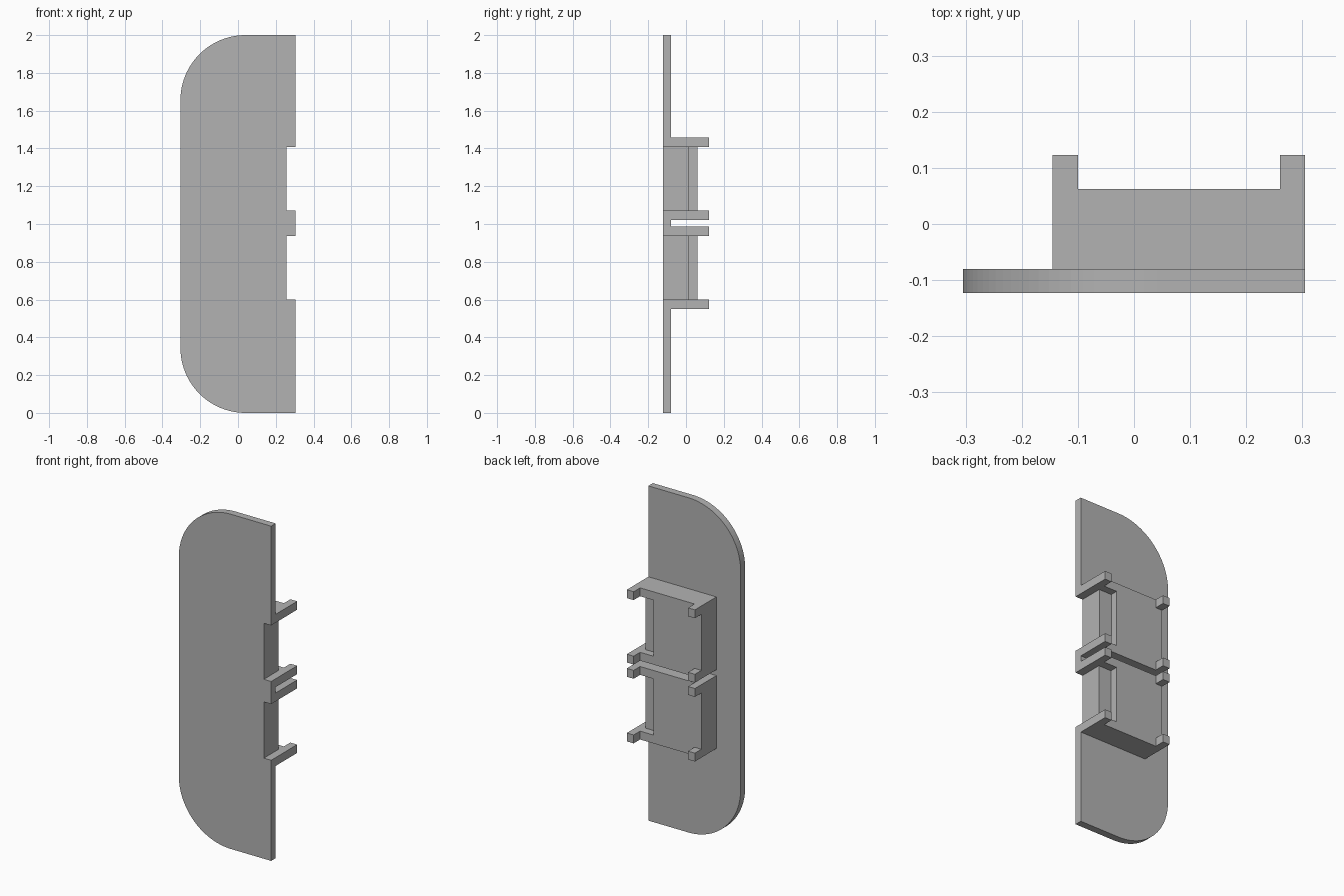
import bpy, bmesh
from math import sin, cos, pi

cube = bpy.data.objects.get("Cube")
if cube:
    bpy.data.objects.remove(cube, do_unlink=True)

grey = bpy.data.materials.new("plain grey")
grey.use_nodes = True
colour = (0.45, 0.45, 0.45, 1)
grey.diffuse_color = colour
grey.node_tree.nodes["Principled BSDF"].inputs["Base Color"].default_value = colour


def prism(name, points, offset):
    """Extrude a closed 3D outline along an offset into a solid."""
    bm = bmesh.new()
    face = bm.faces.new([bm.verts.new(p) for p in points])
    extruded = bmesh.ops.extrude_face_region(bm, geom=[face])["geom"]
    verts = [g for g in extruded if isinstance(g, bmesh.types.BMVert)]
    bmesh.ops.translate(bm, verts=verts, vec=offset)
    bmesh.ops.recalc_face_normals(bm, faces=bm.faces)
    mesh = bpy.data.meshes.new(name)
    bm.to_mesh(mesh)
    bm.free()
    mesh.materials.append(grey)
    obj = bpy.data.objects.new(name, mesh)
    bpy.context.collection.objects.link(obj)
    return obj


def cut(obj, cutter):
    mod = obj.modifiers.new("notch", "BOOLEAN")
    mod.operation = "DIFFERENCE"
    mod.solver = "EXACT"
    mod.object = cutter


SIDE, FRONT, BACK = 0.305, -0.123, -0.08   # plate extents
FOOT, BODY = 0.123, 0.062                  # bracket depths
LEFT, WALL = -0.145, 0.05                  # bracket edge, end wall thickness
RADIUS, STEPS = 0.345, 24

# Flat plate with two rounded corners on one side
outline = [(SIDE, FRONT, 0), (SIDE, FRONT, 2)]
for centre_z, start in ((2 - RADIUS, pi / 2), (RADIUS, pi)):
    for i in range(STEPS + 1):
        a = start + i / STEPS * pi / 2
        outline.append((RADIUS - SIDE + RADIUS * cos(a), FRONT,
                        centre_z + RADIUS * sin(a)))
plate = prism("back_plate", outline, (0, BACK - FRONT, 0))

# Two identical brackets with feet on the corners of each end wall
for name, bottom, top, step in (("lower", 0.551, 0.987, 0.014),
                                ("upper", 1.022, 1.457, 0.017)):
    profile = [(LEFT, BACK), (SIDE, BACK), (SIDE, FOOT), (SIDE - 0.045, FOOT),
               (SIDE - 0.045, BODY), (LEFT + 0.045, BODY),
               (LEFT + 0.045, FOOT), (LEFT, FOOT)]
    bracket = prism(name + "_bracket", [(x, y, bottom) for x, y in profile],
                    (0, 0, top - bottom))

    # Stepped cutter clears the space between the end walls
    notch = [(0.4, -0.2), (0.4, 0.3), (-0.3, 0.3), (-0.3, BODY),
             (0.173, BODY), (0.173, step), (0.257, step), (0.257, -0.2)]
    cutter = prism(name + "_notch_cutter",
                   [(x, y, bottom + WALL) for x, y in notch],
                   (0, 0, top - bottom - 2 * WALL))
    cutter.hide_render = True
    cutter.hide_set(True)
    cutter.display_type = "WIRE"
    cut(bracket, cutter)
    cut(plate, cutter)
